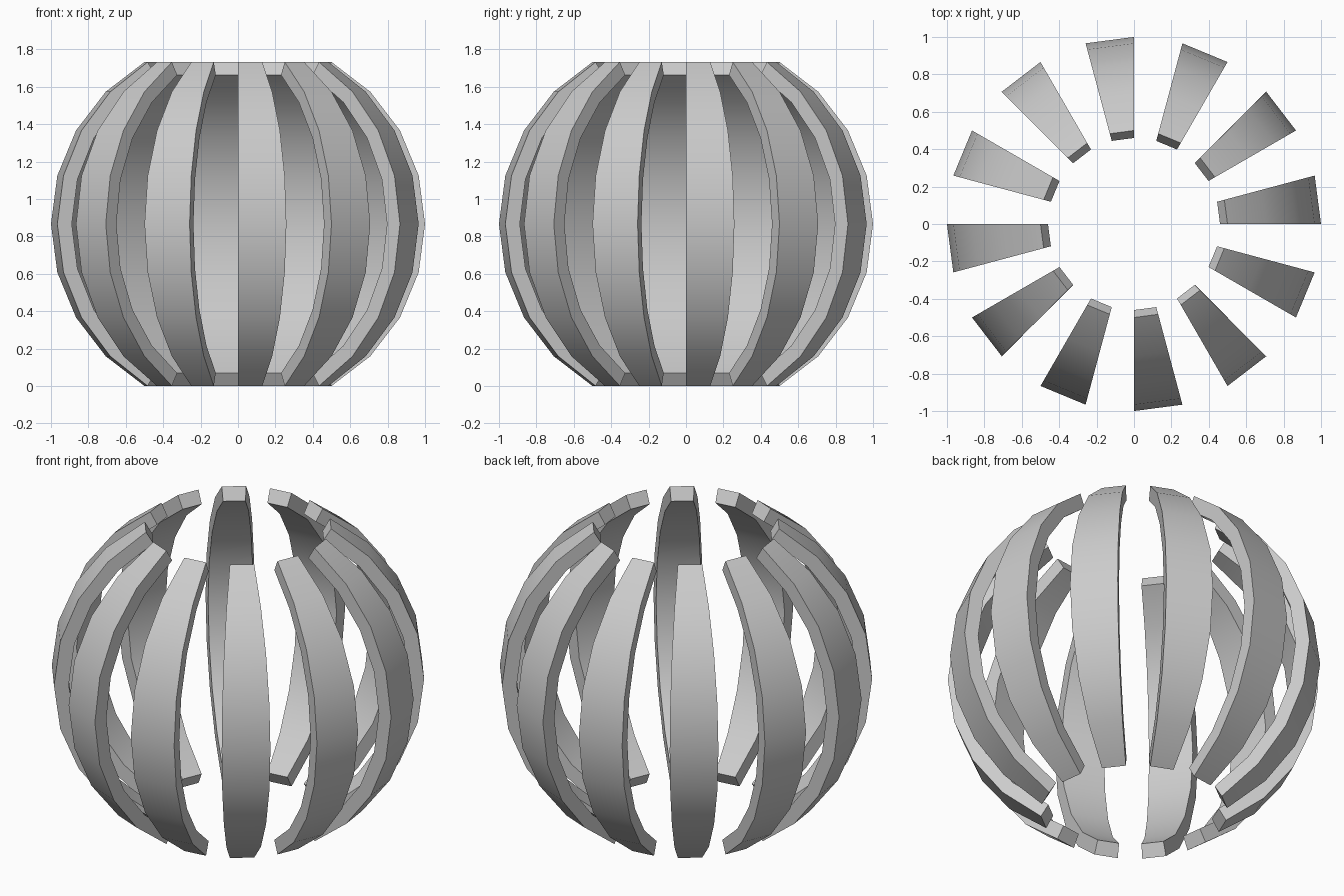
import bpy, bmesh
from math import sin, cos, radians, pi

if "Cube" in bpy.data.objects:
    bpy.data.objects.remove(bpy.data.objects["Cube"])

OUTER, INNER = 1.0, 0.92           # shell radii
STEP = radians(15)                 # width of a slat and height of each segment
CENTRE_Z = sin(radians(60))        # sphere is cut off at 60 degrees up and down


def slat_mesh():
    """One curved slat: a rectangular section swept along a meridian."""
    bm = bmesh.new()
    rings = []
    for i in range(-4, 5):
        lat = i * STEP
        rings.append([bm.verts.new((r * cos(lat) * cos(lon), r * cos(lat) * sin(lon),
                                    r * sin(lat)))
                      for r, lon in ((OUTER, 0), (OUTER, STEP), (INNER, STEP), (INNER, 0))])
    for a, b in zip(rings, rings[1:]):
        for j in range(4):
            k = (j + 1) % 4
            bm.faces.new((a[j], a[k], b[k], b[j]))
    bm.faces.new(rings[0][::-1])
    bm.faces.new(rings[-1])
    bmesh.ops.recalc_face_normals(bm, faces=bm.faces)

    # smooth along the curve, crisp at the corners
    for f in bm.faces:
        f.smooth = True
    for e in bm.edges:
        e.smooth = e.calc_face_angle(0) < radians(30)
    mesh = bpy.data.meshes.new("slat")
    bm.to_mesh(mesh)
    bm.free()
    return mesh


# twelve slats around the vertical axis, with equal gaps
mesh = slat_mesh()
for n in range(12):
    slat = bpy.data.objects.new(f"slat_{n + 1}", mesh)
    slat.location.z = CENTRE_Z
    slat.rotation_euler.z = n * pi / 6
    bpy.context.collection.objects.link(slat)
